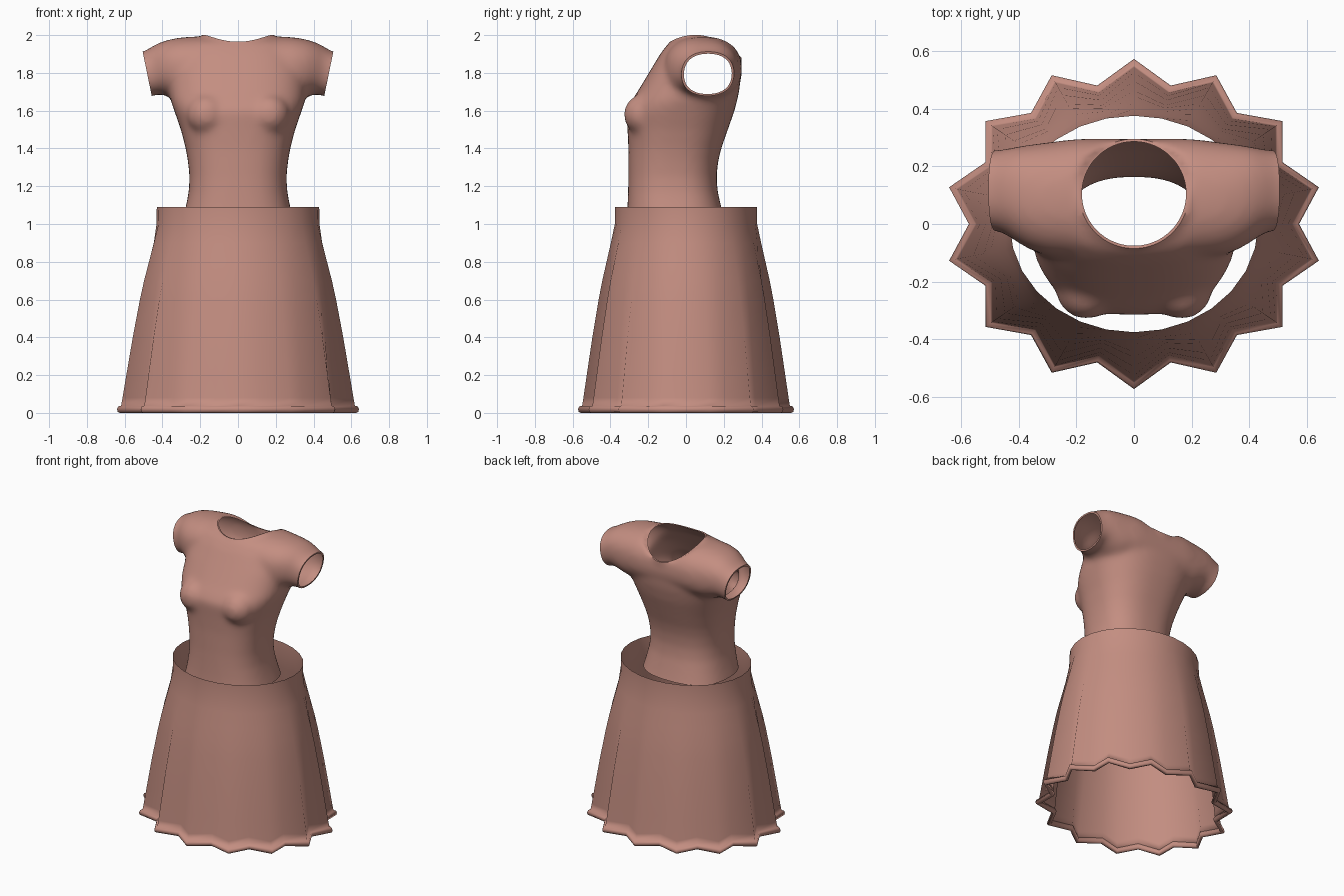
import bpy, bmesh, math
from mathutils import Vector

if "Cube" in bpy.data.objects:
    bpy.data.objects.remove(bpy.data.objects["Cube"])

cloth = bpy.data.materials.new("dusty_rose_cloth")
cloth.diffuse_color = (0.55, 0.27, 0.22, 1)
cloth.use_nodes = True
cloth.node_tree.nodes["Principled BSDF"].inputs["Base Color"].default_value = cloth.diffuse_color


def make_object(name, bm):
    mesh = bpy.data.meshes.new(name)
    bm.to_mesh(mesh)
    bm.free()
    obj = bpy.data.objects.new(name, mesh)
    bpy.context.collection.objects.link(obj)
    mesh.materials.append(cloth)
    return obj


def loft(bm, rings, capped=False):
    """Skin closed rings of equal point count."""
    rows = [[bm.verts.new(p) for p in ring] for ring in rings]
    n = len(rows[0])
    for a, b in zip(rows, rows[1:]):
        for i in range(n):
            j = (i + 1) % n
            bm.faces.new((a[i], a[j], b[j], b[i]))
    if capped:
        bm.faces.new(rows[0][::-1])
        bm.faces.new(rows[-1])


def oval(c1, r1, c2, r2, power, n=48):
    """Rounded-box outline as 2D points."""
    pts = []
    for i in range(n):
        a = 2 * math.pi * i / n
        c, s = math.cos(a), math.sin(a)
        pts.append((c1 + r1 * math.copysign(abs(c) ** (2 / power), c),
                    c2 + r2 * math.copysign(abs(s) ** (2 / power), s)))
    return pts


# ---- Skirt: oval waist flaring into a 14-pointed hem ----
def skirt_ring(z, flare, offset=0.0):
    ring = []
    for i in range(28):
        a = math.pi * i / 14
        px, py = (0.635, 0.55) if i % 2 == 0 else (0.55, 0.47)
        rx = 0.43 + (px - 0.43) * flare + offset
        ry = 0.375 + (py - 0.375) * flare + offset
        ring.append((rx * math.sin(a), ry * math.cos(a), z))
    return ring


skirt_rows = [(1.09, 0), (1.0, 0.01), (0.9, 0.13), (0.8, 0.26), (0.7, 0.39), (0.6, 0.5),
              (0.4, 0.69), (0.2, 0.86), (0.08, 0.96), (0.037, 1)]
hem_rows = [(0.034, 0.016), (0.02, 0.022), (0.006, 0.018), (0.0, 0.008),
            (0.004, -0.006), (0.02, -0.01), (0.036, -0.004)]
bm = bmesh.new()
loft(bm, [skirt_ring(z, t) for z, t in skirt_rows] + [skirt_ring(z, 1, o) for z, o in hem_rows])
bmesh.ops.recalc_face_normals(bm, faces=bm.faces[:])
skirt = make_object("skirt", bm)
skirt.data.polygons.foreach_set("use_smooth", [True] * len(skirt.data.polygons))

# ---- Bodice: trunk, shoulder yoke and bust fused into one skin ----
bm = bmesh.new()
trunk = [  # z, half width, front y, back y
    (0.96, 0.31, -0.32, 0.225), (1.02, 0.295, -0.315, 0.205), (1.09, 0.277, -0.31, 0.187),
    (1.17, 0.261, -0.307, 0.168), (1.25, 0.257, -0.305, 0.162), (1.33, 0.265, -0.305, 0.17),
    (1.4, 0.277, -0.305, 0.187), (1.5, 0.303, -0.31, 0.222), (1.6, 0.338, -0.317, 0.257),
    (1.65, 0.355, -0.29, 0.27), (1.7, 0.36, -0.257, 0.282), (1.8, 0.36, -0.197, 0.292),
    (1.9, 0.33, -0.137, 0.285), (1.96, 0.28, -0.092, 0.24), (1.992, 0.2, -0.03, 0.19)]
loft(bm, [[(x, y, z) for x, y in oval(0, w, (f + b) / 2, (b - f) / 2, 2.5)]
          for z, w, f, b in trunk], True)

half_yoke = [  # x, top z, bottom z, front y, back y
    (0.1, 1.993, 1.65, -0.12, 0.297), (0.2, 1.995, 1.65, -0.12, 0.295),
    (0.3, 1.988, 1.65, -0.11, 0.283), (0.36, 1.978, 1.67, -0.09, 0.275),
    (0.41, 1.963, 1.69, -0.06, 0.268), (0.45, 1.943, 1.678, -0.032, 0.258),
    (0.5, 1.912, 1.668, -0.02, 0.255), (0.56, 1.9, 1.665, -0.02, 0.255)]
yoke = [(-r[0],) + r[1:] for r in reversed(half_yoke)] + half_yoke
loft(bm, [[(x, y, z) for y, z in oval((f + b) / 2, (b - f) / 2, (t + u) / 2, (t - u) / 2, 2.3)]
          for x, t, u, f, b in yoke], True)
for side in (-1, 1):
    ball = bmesh.ops.create_uvsphere(bm, u_segments=24, v_segments=16, radius=0.108)
    bmesh.ops.translate(bm, verts=ball["verts"], vec=(side * 0.165, -0.223, 1.58))
bmesh.ops.recalc_face_normals(bm, faces=bm.faces[:])
bodice = make_object("bodice", bm)

bpy.context.view_layer.objects.active = bodice
bodice.select_set(True)
fuse = bodice.modifiers.new("fuse", 'REMESH')
fuse.mode = 'VOXEL'
fuse.voxel_size = 0.016
bpy.ops.object.modifier_apply(modifier="fuse")

bm = bmesh.new()
bm.from_mesh(bodice.data)
for _ in range(8):
    bmesh.ops.smooth_vert(bm, verts=bm.verts[:], factor=0.5,
                          use_axis_x=True, use_axis_y=True, use_axis_z=True)


def cut(point, normal):
    bmesh.ops.bisect_plane(bm, geom=bm.verts[:] + bm.edges[:] + bm.faces[:], dist=1e-5,
                           plane_co=point, plane_no=normal, clear_outer=True)


# Open the waist and both sleeve ends
cut((0, 0, 1.02), (0, 0, -1))
for side in (-1, 1):
    cut((side * 0.498, 0, 1.88), (side * 0.22, 0, -0.045))

# Open the neck and draw its edge onto a clean loop, lower at the back
NECK_Y, NECK_R = 0.105, 0.19
hole = []
for f in bm.faces:
    c = f.calc_center_median()
    if c.z > 1.865 and math.hypot(c.x, c.y - NECK_Y) < NECK_R - 0.002:
        hole.append(f)
bmesh.ops.delete(bm, geom=hole, context='FACES')
neck_verts = [v for v in bm.verts if v.is_boundary and v.co.z > 1.82 and abs(v.co.x) < 0.3]
for v in neck_verts:
    a = math.atan2(v.co.x, NECK_Y - v.co.y)
    s, c = math.sin(a), math.cos(a)
    v.co = (NECK_R * s, NECK_Y - NECK_R * c, 1.9225 + 0.0425 * c + 0.0725 * s * s)
bmesh.ops.remove_doubles(bm, verts=[v for v in neck_verts if v.is_valid], dist=0.005)
near = [v for v in bm.verts if not v.is_boundary and v.co.z > 1.82
        and math.hypot(v.co.x, v.co.y - NECK_Y) < NECK_R + 0.05]
for _ in range(4):
    bmesh.ops.smooth_vert(bm, verts=near, factor=0.5,
                          use_axis_x=True, use_axis_y=True, use_axis_z=True)


# Turn the fabric inwards at the neck and cuffs
def fold_in(test, centre, scale):
    edges = [e for e in bm.edges if e.is_boundary and all(test(v.co) for v in e.verts)]
    new = bmesh.ops.extrude_edge_only(bm, edges=edges)["geom"]
    for v in new:
        if isinstance(v, bmesh.types.BMVert):
            v.co = centre + (v.co - centre) * scale


fold_in(lambda p: p.z > 1.8 and abs(p.x) < 0.3, Vector((0, NECK_Y, 1.92)), 0.95)
for side in (-1, 1):
    fold_in(lambda p: p.x * side > 0.4, Vector((side * 0.478, 0.12, 1.79)), 0.91)

bmesh.ops.recalc_face_normals(bm, faces=bm.faces[:])
bm.to_mesh(bodice.data)
bm.free()
if not bodice.data.materials:
    bodice.data.materials.append(cloth)
bpy.ops.object.shade_smooth_by_angle(angle=math.radians(50))
